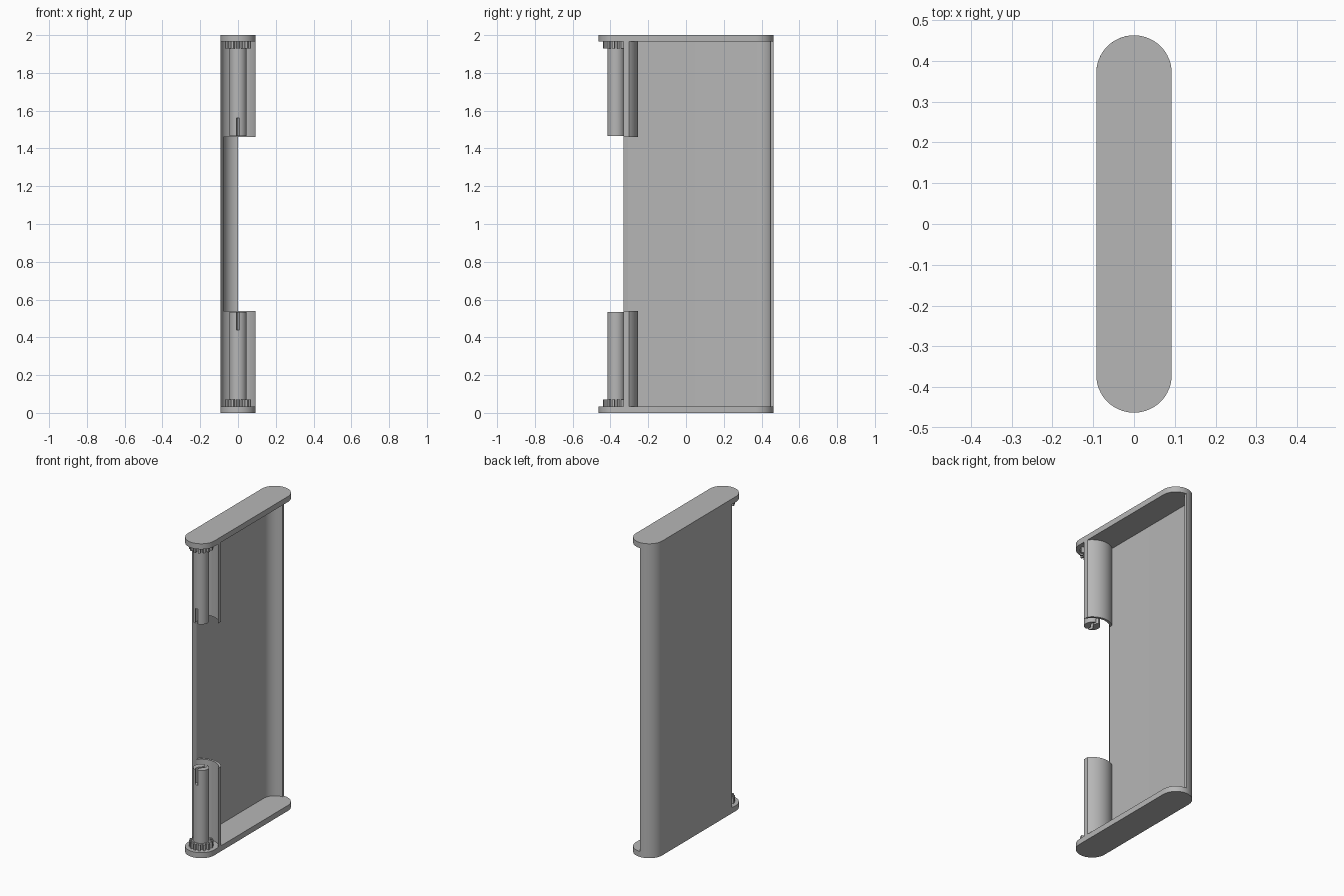
import bpy
import bmesh
from math import sin, cos, pi, asin, sqrt, radians

if "Cube" in bpy.data.objects:
    bpy.data.objects.remove(bpy.data.objects["Cube"])

grey = bpy.data.materials.new("plain grey")
grey.use_nodes = True
colour = (0.47, 0.47, 0.47, 1)
grey.diffuse_color = colour
grey.node_tree.nodes["Principled BSDF"].inputs["Base Color"].default_value = colour

HEIGHT = 2.0
R = 0.0925      # radius of the rounded ends
END = 0.37      # distance of each end's centre from the middle
WALL = 0.015
CAP = 0.035


def arc(radius, start, stop, steps, cy=0.0):
    """Points on an arc, angles measured from +x."""
    return [(radius * cos(start + (stop - start) * i / steps),
             cy + radius * sin(start + (stop - start) * i / steps))
            for i in range(steps + 1)]


def prisms(name, parts):
    """One object from (profile, bottom, top) prisms."""
    bm = bmesh.new()
    for profile, z0, z1 in parts:
        low = [bm.verts.new((x, y, z0)) for x, y in profile]
        high = [bm.verts.new((x, y, z1)) for x, y in profile]
        bm.faces.new(low[::-1])
        bm.faces.new(high)
        for i in range(len(low)):
            j = (i + 1) % len(low)
            bm.faces.new((low[i], low[j], high[j], high[i]))
    bmesh.ops.recalc_face_normals(bm, faces=bm.faces)
    mesh = bpy.data.meshes.new(name)
    bm.to_mesh(mesh)
    bm.free()
    mesh.materials.append(grey)
    ob = bpy.data.objects.new(name, mesh)
    bpy.context.collection.objects.link(ob)
    bpy.ops.object.select_all(action='DESELECT')
    ob.select_set(True)
    bpy.context.view_layer.objects.active = ob
    bpy.ops.object.shade_smooth_by_angle(angle=radians(30))


def both_ends(name, parts):
    """Same parts at the bottom and mirrored at the top."""
    prisms("lower_" + name, parts)
    prisms("upper_" + name, [(p, HEIGHT - b, HEIGHT - a) for p, a, b in parts])


# Rounded end plates
stadium = arc(R, 0, pi, 32, END) + arc(R, pi, 2 * pi, 32, -END)
both_ends("end_plate", [(stadium, 0, CAP)])

# Side panel curling round the back edge, front edge cut to clear the spool
bore = 0.1
inner = R - WALL
panel = ([(-R, -END + sqrt(bore**2 - R**2))]
         + arc(R, pi, pi / 2, 20, END)
         + arc(inner, pi / 2, pi, 20, END)
         + [(-inner, -END + sqrt(bore**2 - inner**2))])
prisms("side_panel", [(panel, CAP, HEIGHT - CAP)])

# Curved guards behind the spools, trimmed flush with the sides
shell = bore + WALL
a, b = asin(R / shell), asin(R / bore)
guard = (arc(shell, pi / 2 - a, pi / 2 + a, 24, -END)
         + arc(bore, pi / 2 + b, pi / 2 - b, 24, -END))
both_ends("guard", [(guard, CAP, 0.54)])

# Spool posts with a wavy slot across the tip
POST = 0.046
GAP = 0.008
edge = asin(GAP / POST)
half = arc(POST, -pi / 2 + edge, pi / 2 - edge, 24)
reach = half[-1][1]
wave = [(GAP + 0.012 * sin(pi * t / 8), reach * t / 8) for t in range(7, -8, -1)]
half += wave
right_half = [(x, y - END) for x, y in half]
left_half = [(-x, -y - END) for x, y in half]
post = arc(POST, 0, 2 * pi, 48, -END)[:-1]
both_ends("spool_post", [(post, CAP, 0.44),
                         (right_half, 0.44, 0.535),
                         (left_half, 0.44, 0.535)])

# Toothed ring at the foot of each post
TEETH = 14
ring = []
for i in range(TEETH):
    for radius, shift in ((0.052, -0.3), (0.07, -0.2), (0.07, 0.2), (0.052, 0.3)):
        angle = pi / 2 + 2 * pi * (i + shift) / TEETH
        ring.append((radius * cos(angle), radius * sin(angle) - END))
both_ends("gear", [(ring, CAP, 0.072)])
